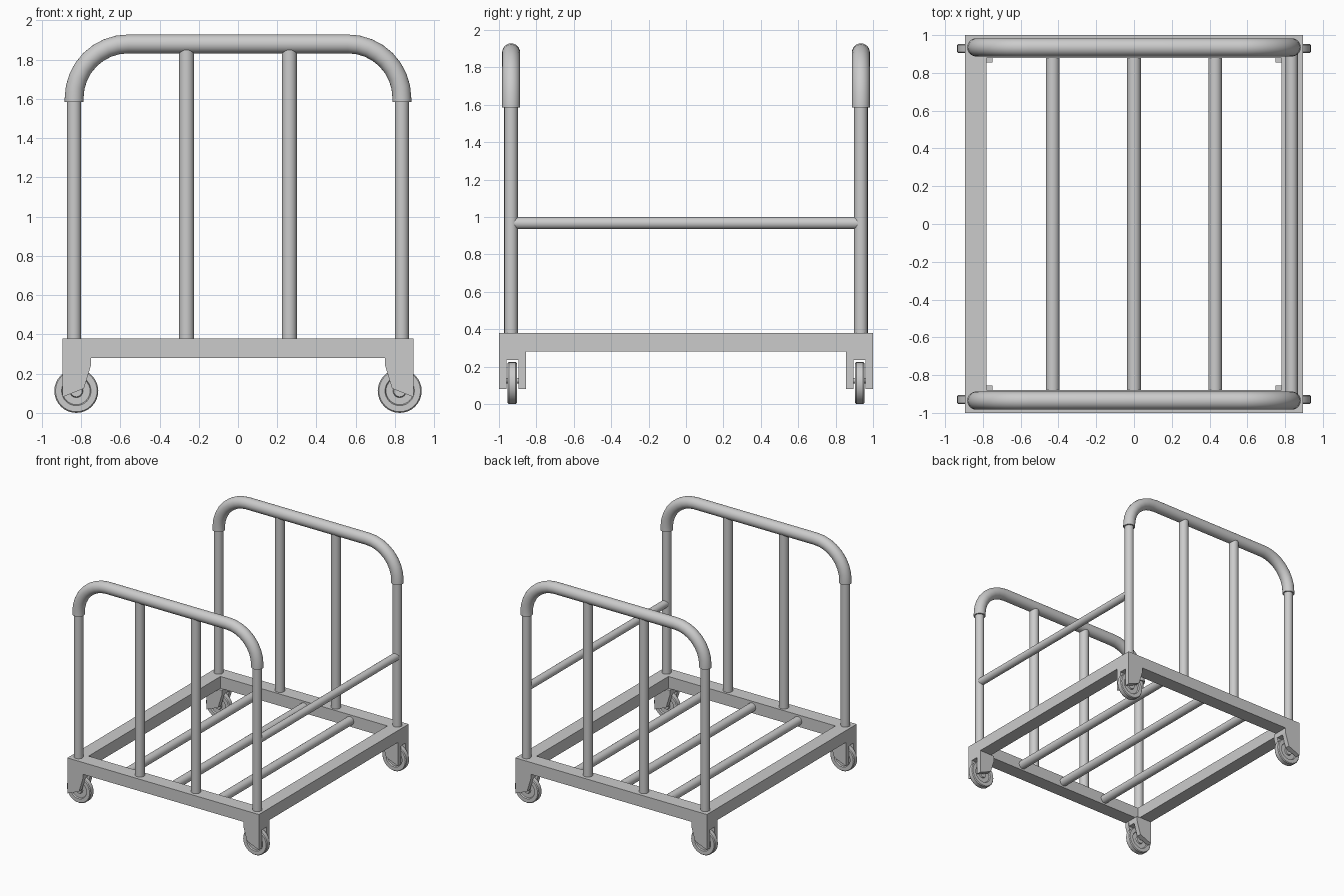
import bpy, bmesh, math
from mathutils import Vector

if "Cube" in bpy.data.objects:
    bpy.data.objects.remove(bpy.data.objects["Cube"])


def finish(name, bm, smooth=True):
    bmesh.ops.recalc_face_normals(bm, faces=bm.faces)
    mesh = bpy.data.meshes.new(name)
    bm.to_mesh(mesh)
    bm.free()
    obj = bpy.data.objects.new(name, mesh)
    bpy.context.collection.objects.link(obj)
    if smooth:
        bpy.ops.object.select_all(action='DESELECT')
        obj.select_set(True)
        bpy.context.view_layer.objects.active = obj
        bpy.ops.object.shade_smooth_by_angle(angle=math.radians(35))
    return obj


def rod(name, a, b, radius):
    a, b = Vector(a), Vector(b)
    d = b - a
    bm = bmesh.new()
    bmesh.ops.create_cone(bm, cap_ends=True, segments=24, radius1=radius,
                          radius2=radius, depth=d.length)
    obj = finish(name, bm)
    obj.rotation_euler = d.to_track_quat('Z', 'Y').to_euler()
    obj.location = (a + b) / 2
    return obj


def add_prism(bm, pts, y0, y1):
    """Extrude an xz outline from y0 to y1."""
    face = bm.faces.new([bm.verts.new((x, y0, z)) for x, z in pts])
    geom = bmesh.ops.extrude_face_region(bm, geom=[face])['geom']
    verts = [g for g in geom if isinstance(g, bmesh.types.BMVert)]
    bmesh.ops.translate(bm, vec=(0, y1 - y0, 0), verts=verts)


def push_handle(name, y):
    # tube path: up, corner arc, across, corner arc, down
    r, cx, cz = 0.275, 0.56, 1.605
    arc = [(cx + r * math.cos(t), cz + r * math.sin(t))
           for t in (math.pi / 2 * i / 8 for i in range(9))]
    right = [(cx + r, 1.585)] + arc
    path = right + [(-x, z) for x, z in reversed(right)]
    sides, radius = 24, 0.048
    bm = bmesh.new()
    rings = []
    for i, (x, z) in enumerate(path):
        p = Vector((x, y, z))
        if i in (0, len(path) - 1):
            n = Vector((math.copysign(1, x), 0, 0))
        else:
            n = (p - Vector((math.copysign(cx, x), y, cz))).normalized()
        rings.append([bm.verts.new(p + radius * (n * math.cos(t) + Vector((0, math.sin(t), 0))))
                      for t in (2 * math.pi * k / sides for k in range(sides))])
    for a, b in zip(rings, rings[1:]):
        for k in range(sides):
            j = (k + 1) % sides
            bm.faces.new((a[k], a[j], b[j], b[k]))
    bm.faces.new(rings[0])
    bm.faces.new(rings[-1])
    return finish(name, bm)


# Rectangular base frame, mitred at the corners
bm = bmesh.new()
corners = [(-1, -1), (1, -1), (1, 1), (-1, 1)]
loops = [[bm.verts.new((sx * w, sy * d, z)) for sx, sy in corners]
         for w, d, z in ((0.895, 1, 0.28), (0.895, 1, 0.38), (0.78, 0.88, 0.38), (0.78, 0.88, 0.28))]
for i in range(4):
    a, b = loops[i], loops[(i + 1) % 4]
    for k in range(4):
        j = (k + 1) % 4
        bm.faces.new((a[k], a[j], b[j], b[k]))
finish("base_frame", bm, False)

# Floor bars
for i, x in enumerate((-0.43, 0, 0.43)):
    rod(f"floor_bar_{i + 1}", (x, -0.89, 0.33), (x, 0.89, 0.33), 0.036)

# End railings: posts, inner uprights and bent handle
for end, y in (("front", -0.935), ("back", 0.935)):
    for side, s in (("left", -1), ("right", 1)):
        rod(f"{end}_{side}_post", (s * 0.835, y, 0.37), (s * 0.835, y, 1.62), 0.036)
        rod(f"{end}_{side}_upright", (s * 0.262, y, 0.37), (s * 0.262, y, 1.85), 0.038)
    push_handle(f"{end}_handle", y)

# Side rail joining the two right posts
rod("side_rail", (0.835, -0.92, 0.967), (0.835, 0.92, 0.967), 0.032)

# Casters: fork, lathed wheel and axle at each corner
FORK = [(0.895, 0.28), (0.895, 0.08), (0.785, 0.125), (0.75, 0.24), (0.75, 0.28)]
BRIDGE = [(0.895, 0.28), (0.895, 0.235), (0.752, 0.235), (0.75, 0.28)]
HALF = [(0, 0.024), (0.03, 0.024), (0.034, 0.014), (0.07, 0.014), (0.075, 0.025),
        (0.106, 0.025), (0.112, 0.018)]
WHEEL = HALF + [(r, -w) for r, w in reversed(HALF)]
for end, sy in (("front", -1), ("back", 1)):
    for side, sx in (("left", -1), ("right", 1)):
        tag = f"{end}_{side}"
        bm = bmesh.new()
        for pts, y0, y1 in ((FORK, 0.96, 1.0), (FORK, 0.855, 0.895), (BRIDGE, 0.895, 0.96)):
            add_prism(bm, [(sx * x, z) for x, z in pts], sy * y0, sy * y1)
        finish(f"{tag}_caster_fork", bm, False)

        bm = bmesh.new()
        verts = [bm.verts.new((r, w, 0)) for r, w in WHEEL]
        edges = [bm.edges.new(e) for e in zip(verts, verts[1:])]
        bmesh.ops.spin(bm, geom=verts + edges, cent=(0, 0, 0), axis=(0, 1, 0),
                       angle=2 * math.pi, steps=32)
        bmesh.ops.remove_doubles(bm, verts=bm.verts, dist=1e-5)
        wheel = finish(f"{tag}_wheel", bm)
        wheel.location = (sx * 0.824, sy * 0.929, 0.112)
        rod(f"{tag}_axle", (sx * 0.824, sy * 0.87, 0.125), (sx * 0.824, sy * 0.985, 0.125), 0.014)
